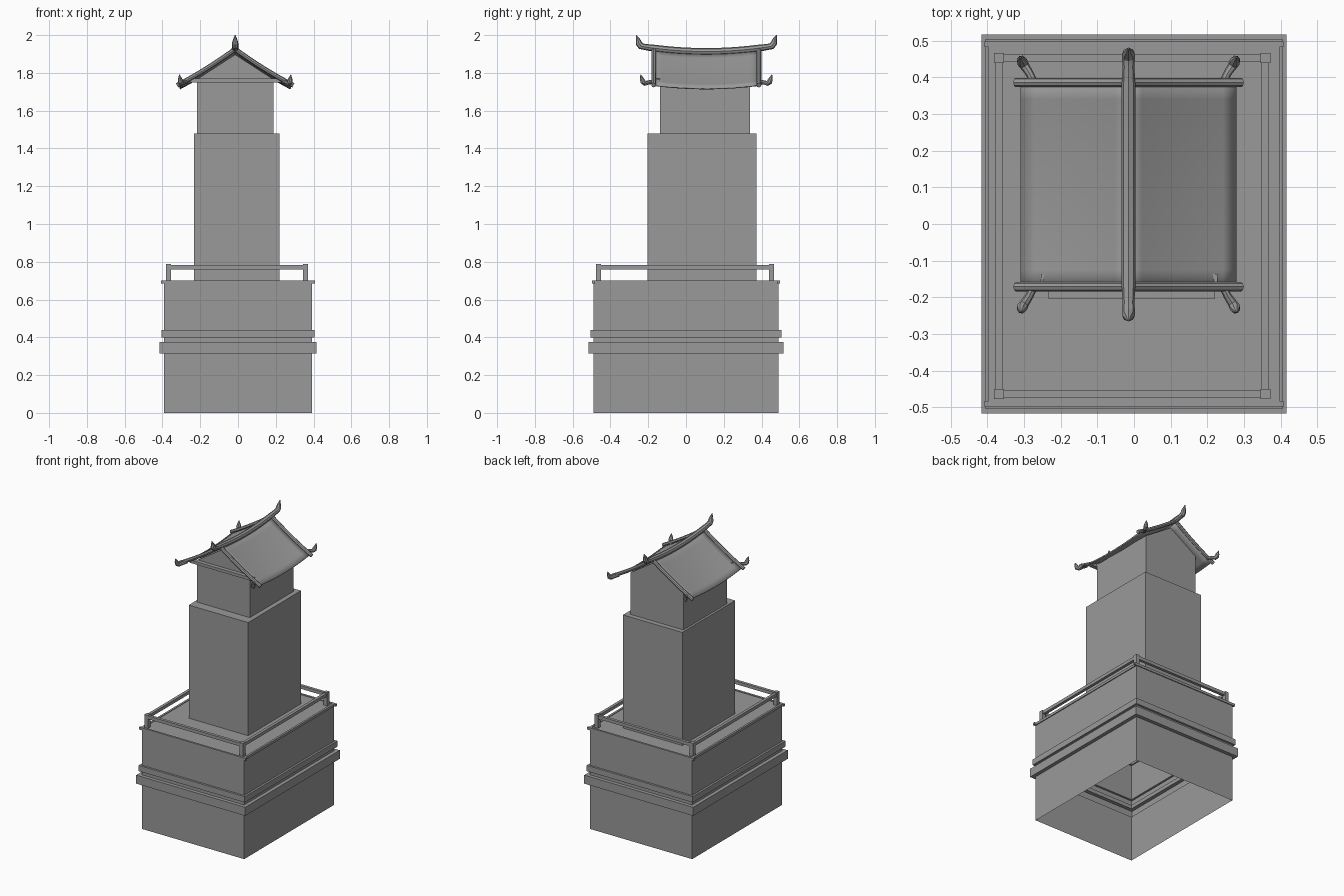
import bpy, bmesh
from mathutils import Vector

if "Cube" in bpy.data.objects:
    bpy.data.objects.remove(bpy.data.objects["Cube"], do_unlink=True)

stone = bpy.data.materials.new("grey_stone")
stone.use_nodes = True
GREY = (0.32, 0.32, 0.32, 1)
stone.diffuse_color = GREY
stone.node_tree.nodes["Principled BSDF"].inputs["Base Color"].default_value = GREY


def finish(name, bm):
    mesh = bpy.data.meshes.new(name)
    bm.to_mesh(mesh)
    bm.free()
    mesh.materials.append(stone)
    obj = bpy.data.objects.new(name, mesh)
    bpy.context.collection.objects.link(obj)
    return obj


def activate(obj):
    bpy.ops.object.select_all(action='DESELECT')
    obj.select_set(True)
    bpy.context.view_layer.objects.active = obj


def box(name, lo, hi):
    bm = bmesh.new()
    bmesh.ops.create_cube(bm, size=1)
    lo, hi = Vector(lo), Vector(hi)
    for v in bm.verts:
        v.co = (lo + hi) / 2 + v.co * (hi - lo)
    return finish(name, bm)


def tube(name, points):
    """Round tube through (x, y, z, radius) points."""
    curve = bpy.data.curves.new(name, 'CURVE')
    curve.dimensions = '3D'
    curve.bevel_depth = 1
    curve.bevel_resolution = 2
    curve.use_fill_caps = True
    spline = curve.splines.new('POLY')
    spline.points.add(len(points) - 1)
    for p, (x, y, z, r) in zip(spline.points, points):
        p.co = (x, y, z, 1)
        p.radius = r
    curve.materials.append(stone)
    obj = bpy.data.objects.new(name, curve)
    bpy.context.collection.objects.link(obj)
    activate(obj)
    bpy.ops.object.convert(target='MESH')
    bpy.ops.object.shade_smooth_by_angle()


# Hollow base: wall profile (outset, height) swept round a rectangle, floor on top
HX, HY, DECK = 0.391, 0.491, 0.697
profile = [(0, 0), (0, .315), (.025, .315), (.025, .374), (0, .374),
           (0, .40), (.014, .40), (.014, .44), (0, .44), (0, DECK)]
bm = bmesh.new()
rings = []
for out, z in profile:
    x, y = HX + out, HY + out
    rings.append([bm.verts.new(c) for c in
                  ((-x, -y, z), (x, -y, z), (x, y, z), (-x, y, z))])
for a, b in zip(rings, rings[1:]):
    for i in range(4):
        j = (i + 1) % 4
        bm.faces.new((a[i], a[j], b[j], b[i]))
bm.faces.new(rings[-1])
finish("base", bm)

# Deck edging and railing
RX, RY, CX, CY, P = 0.363, 0.458, -0.005, -0.005, 0.0135
for side, s in (("front", -1), ("back", 1)):
    y = sorted((s * 0.483, s * 0.497))
    box(side + "_edging", (-.407, y[0], .684), (.407, y[1], .701))
    y = CY + s * RY
    box(side + "_rail", (CX - RX, y - .01, .76), (CX + RX, y + .01, .782))
    for hand, t in (("right", -1), ("left", 1)):
        x = CX + t * RX
        box(f"{side}_{hand}_post", (x - P, y - P, DECK), (x + P, y + P, .787))
for hand, t in (("right", -1), ("left", 1)):
    x = sorted((t * 0.383, t * 0.397))
    box(hand + "_edging", (x[0], -.483, .684), (x[1], .483, .701))
    x = CX + t * RX
    box(hand + "_rail", (x - .01, CY - RY, .76), (x + .01, CY + RY, .782))

# Tower shaft
box("tower", (-.233, -.204, DECK), (.22, .373, 1.478))

# Upper room with gabled ends
RC, Y0, Y1 = -0.015, -0.171, 0.386
YM, YH = (Y0 + Y1) / 2, (Y1 - Y0) / 2


def roof_z(u, y):
    """Roof height at distance u from the ridge."""
    k = u / 0.295
    lift = ((y - YM) / YH) ** 2
    return 1.905 - .185 * k - .03 * k * (1 - k) + .018 * lift


W = 0.2025
eave, apex = roof_z(W, YM) - .006, roof_z(0, YM) - .008
bm = bmesh.new()
outline = ((-W, 1.478), (W, 1.478), (W, eave), (0, apex), (-W, eave))
wall = bm.faces.new([bm.verts.new((RC + x, -.138, z)) for x, z in outline])
ext = bmesh.ops.extrude_face_region(bm, geom=[wall])
for v in ext["geom"]:
    if isinstance(v, bmesh.types.BMVert):
        v.co.y = .339
if wall.is_valid is False or len(bm.faces) < 7:
    bm.faces.new([v for v in bm.verts if v.co.y < 0])
bmesh.ops.recalc_face_normals(bm, faces=bm.faces)
finish("upper_room", bm)
box("gable_beam", (-.254, -.165, 1.75), (.227, -.137, 1.77))

# Sagging roof slopes
NU, NV = 8, 12
for hand, t in (("right", -1), ("left", 1)):
    bm = bmesh.new()
    grid = []
    for i in range(NU + 1):
        u = .295 * i / NU
        row = []
        for j in range(NV + 1):
            y = Y0 + (Y1 - Y0) * j / NV
            row.append(bm.verts.new((RC + t * u, y, roof_z(u, y))))
        grid.append(row)
    for i in range(NU):
        for j in range(NV):
            q = [grid[i][j], grid[i + 1][j], grid[i + 1][j + 1], grid[i][j + 1]]
            bm.faces.new(q if t > 0 else q[::-1])
    roof = finish(hand + "_roof", bm)
    thick = roof.modifiers.new("thickness", 'SOLIDIFY')
    thick.thickness = .008
    thick.offset = -1
    activate(roof)
    bpy.ops.object.shade_smooth_by_angle()

# Ridge pole with upturned horn tips
mid = []
for j in range(NV + 1):
    y = Y0 + (Y1 - Y0) * j / NV
    mid.append((RC, y, roof_z(0, y) + .008, .0185))


def horn(y, s):
    return [(RC, y + s * .045, 1.937, .016), (RC, y + s * .068, 1.942, .018),
            (RC, y + s * .079, 1.957, .017), (RC, y + s * .083, 1.975, .012),
            (RC, y + s * .093, 2.0, .002)]


tube("ridge", horn(Y0, -1)[::-1] + mid + horn(Y1, 1))

# Gable edge poles and corner hooks
for side, y, s in (("front", Y0, -1), ("back", Y1, 1)):
    for hand, t in (("right", -1), ("left", 1)):
        steps = [.308 * i / NU for i in range(NU + 1)]
        tube(f"{side}_{hand}_gable_pole",
             [(RC + t * u, y, roof_z(u, y) + .003, .0125) for u in steps])
        hook = [(.258, 0, 1.752, .011), (.27, .025, 1.75, .011),
                (.284, .046, 1.744, .013), (.29, .056, 1.752, .015),
                (.292, .062, 1.767, .012), (.295, .069, 1.79, .002)]
        tube(f"{side}_{hand}_hook",
             [(RC + t * a, y + s * b, z, r) for a, b, z, r in hook])
